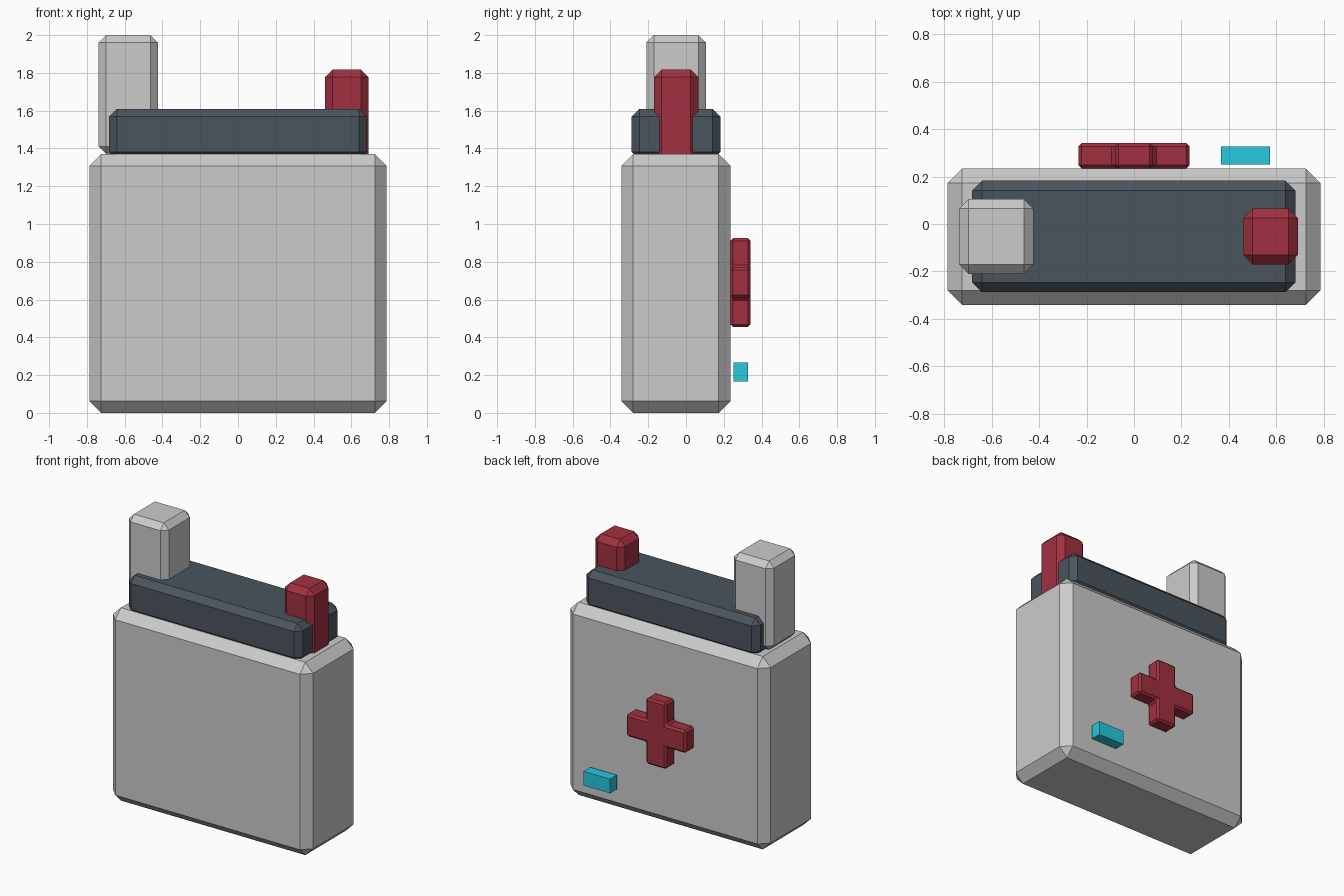
import bpy, bmesh

if "Cube" in bpy.data.objects:
    bpy.data.objects.remove(bpy.data.objects["Cube"])

def material(name, color):
    m = bpy.data.materials.new(name)
    m.diffuse_color = (*color, 1)
    m.use_nodes = True
    m.node_tree.nodes["Principled BSDF"].inputs["Base Color"].default_value = m.diffuse_color
    return m

RED = material("red", (0.36, 0.03, 0.05))
DARK = material("dark_slate", (0.07, 0.09, 0.11))
CYAN = material("cyan", (0.02, 0.58, 0.73))

def finish(bm, name, chamfer, mat):
    bmesh.ops.recalc_face_normals(bm, faces=bm.faces)
    me = bpy.data.meshes.new(name)
    bm.to_mesh(me)
    bm.free()
    ob = bpy.data.objects.new(name, me)
    bpy.context.collection.objects.link(ob)
    if mat:
        me.materials.append(mat)
    if chamfer:
        b = ob.modifiers.new("chamfer", 'BEVEL')
        b.width = chamfer
        b.segments = 1
        b.limit_method = 'ANGLE'
    return ob

def box(name, x, y, z, chamfer=0, mat=None):
    bm = bmesh.new()
    bmesh.ops.create_cube(bm, size=1)
    for v in bm.verts:
        v.co = [(r[0] + r[1]) / 2 + c * (r[1] - r[0]) for r, c in zip((x, y, z), v.co)]
    return finish(bm, name, chamfer, mat)

# Case and lid
box("case", (-0.787, 0.787), (-0.342, 0.235), (0, 1.37), 0.062)
box("lid", (-0.683, 0.682), (-0.288, 0.183), (1.34, 1.61), 0.042, DARK)

# Terminals on the lid
box("tall_terminal", (-0.738, -0.424), (-0.21, 0.105), (1.37, 2.0), 0.04)
box("short_terminal", (0.46, 0.692), (-0.17, 0.065), (1.33, 1.817), 0.04, RED)

# Plus-shaped badge on the back: one outline quarter turned four times, then extruded
L, W, ZC = 0.235, 0.08, 0.69
outline = []
x, z = [(L, -W), (L, W), (W, W)], None
for turn in range(4):
    for a, b in x:
        outline.append((a, b))
    x = [(-b, a) for a, b in x]
bm = bmesh.new()
face = bm.faces.new([bm.verts.new((a, 0.235, ZC + b)) for a, b in outline])
ext = bmesh.ops.extrude_face_region(bm, geom=[face], use_keep_orig=True)
bmesh.ops.translate(bm, vec=(0, 0.106, 0),
                    verts=[g for g in ext["geom"] if isinstance(g, bmesh.types.BMVert)])
finish(bm, "plus_badge", 0.014, RED)

# Small indicator floating just off the back
box("indicator", (0.367, 0.575), (0.252, 0.328), (0.165, 0.266), 0, CYAN)
